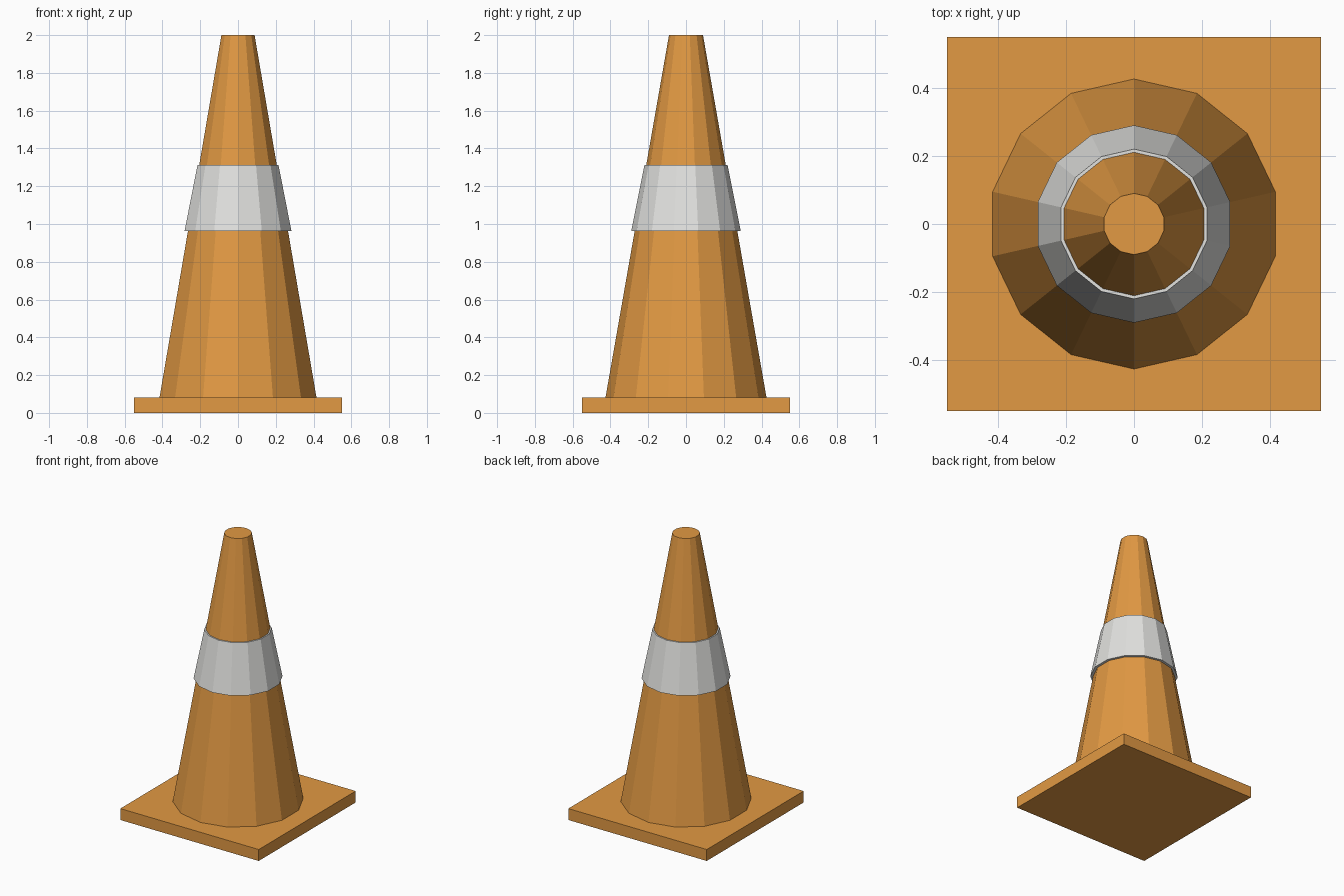
import bpy

SIDES = 14

cube = bpy.data.objects.get("Cube")
if cube:
    bpy.data.objects.remove(cube, do_unlink=True)


def make_material(name, rgb):
    mat = bpy.data.materials.new(name)
    mat.use_nodes = True
    color = (*rgb, 1.0)
    mat.diffuse_color = color
    mat.node_tree.nodes["Principled BSDF"].inputs["Base Color"].default_value = color
    return mat


def frustum(name, r_low, r_high, z_low, z_high, mat):
    """Flat-shaded, capped frustum with a corner pointing to the back."""
    bpy.ops.mesh.primitive_cone_add(
        vertices=SIDES, radius1=r_low, radius2=r_high,
        depth=z_high - z_low, location=(0, 0, (z_low + z_high) / 2))
    obj = bpy.context.object
    obj.name = name
    obj.data.materials.append(mat)
    return obj


orange = make_material("orange", (0.76, 0.32, 0.056))
white = make_material("reflective_white", (0.76, 0.76, 0.74))

# Square foot plate
bpy.ops.mesh.primitive_cube_add(size=1, location=(0, 0, 0.041))
base = bpy.context.object
base.name = "base_plate"
base.scale = (1.1, 1.1, 0.082)
bpy.ops.object.transform_apply(location=False, rotation=False, scale=True)
base.data.materials.append(orange)

# Tapered body, standing on the plate
frustum("cone_body", 0.426, 0.09, 0.082, 2.0, orange)

# Flared reflective sleeve around the body
frustum("reflective_band", 0.29, 0.22, 0.963, 1.312, white)
